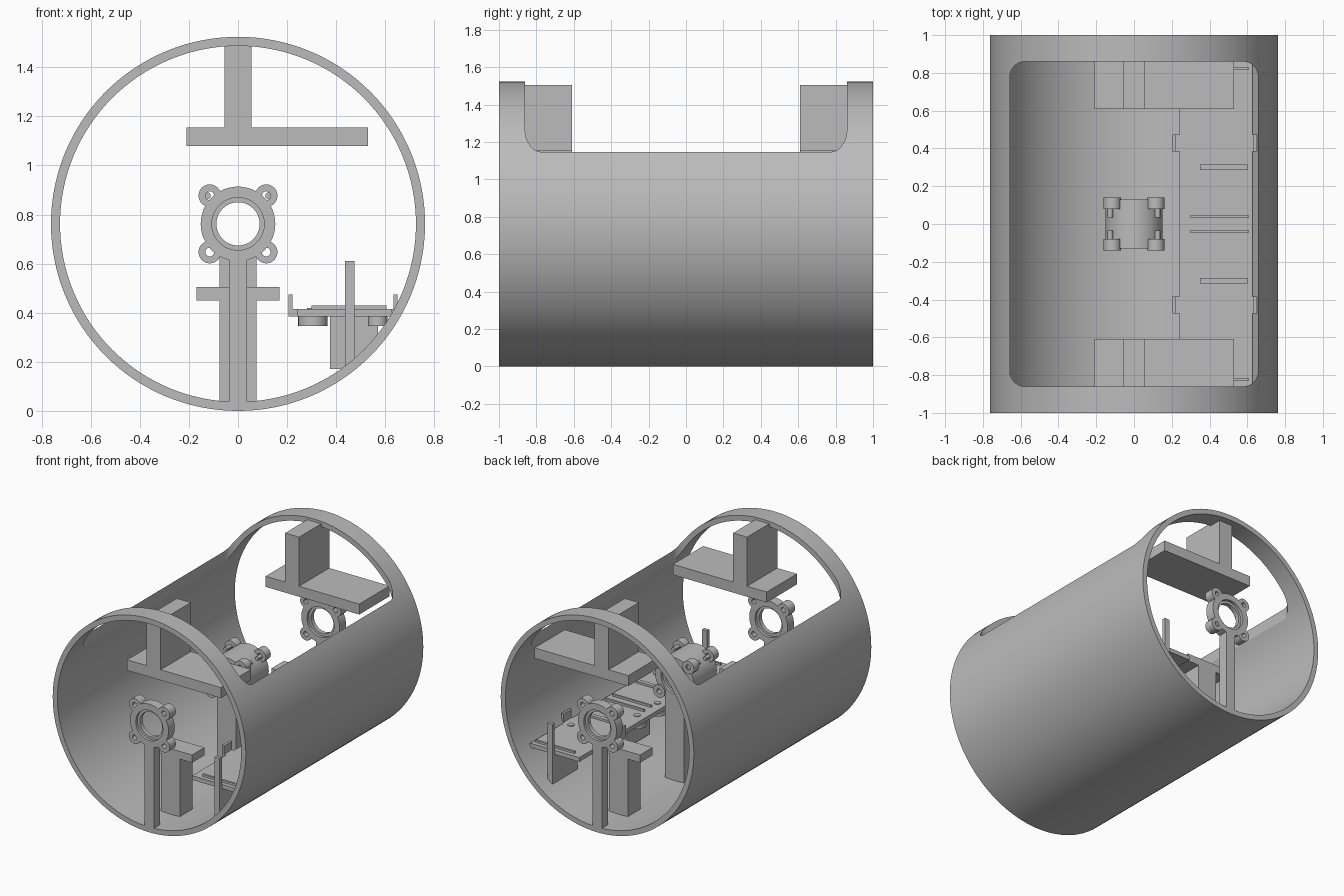
import bpy, bmesh, math
from mathutils import Matrix

cube = bpy.data.objects.get("Cube")
if cube:
    bpy.data.objects.remove(cube)

grey = bpy.data.materials.new("plain grey")
grey.use_nodes = True
grey.diffuse_color = (0.5, 0.5, 0.5, 1)
grey.node_tree.nodes["Principled BSDF"].inputs["Base Color"].default_value = (0.5, 0.5, 0.5, 1)

AXIS = 0.762          # height of the housing centre line
R_OUT, R_IN = 0.762, 0.725


def finish(name, bm, smooth=False):
    bmesh.ops.recalc_face_normals(bm, faces=bm.faces)
    mesh = bpy.data.meshes.new(name)
    bm.to_mesh(mesh)
    bm.free()
    mesh.materials.append(grey)
    ob = bpy.data.objects.new(name, mesh)
    bpy.context.collection.objects.link(ob)
    if smooth:
        shade(ob)
    return ob


def activate(ob):
    bpy.ops.object.select_all(action='DESELECT')
    ob.select_set(True)
    bpy.context.view_layer.objects.active = ob


def shade(ob):
    activate(ob)
    bpy.ops.object.shade_smooth_by_angle(angle=math.radians(30))


def box(name, x, y, z):
    """Box from (min, max) pairs."""
    bm = bmesh.new()
    mid = [(a + b) / 2 for a, b in (x, y, z)]
    size = [abs(b - a) for a, b in (x, y, z)]
    bmesh.ops.create_cube(bm, size=1, matrix=Matrix.Translation(mid) @ Matrix.Diagonal((*size, 1)))
    return finish(name, bm)


def tube(name, x, z, y, outer, inner, n=32):
    """Hollow cylinder running along y."""
    bm = bmesh.new()
    loops = []
    for r, yy in ((outer, y[0]), (outer, y[1]), (inner, y[1]), (inner, y[0])):
        loops.append([bm.verts.new((x + r * math.cos(2 * math.pi * i / n), yy,
                                    z + r * math.sin(2 * math.pi * i / n))) for i in range(n)])
    for k in range(4):
        a, b = loops[k], loops[(k + 1) % 4]
        for i in range(n):
            j = (i + 1) % n
            bm.faces.new((a[i], a[j], b[j], b[i]))
    return finish(name, bm, True)


def rod(name, x, y, z, r, n=24, along_y=False):
    """Solid cylinder, upright or along y; the range is the pair for its axis."""
    bm = bmesh.new()
    lo, hi = y if along_y else z
    m = (lo + hi) / 2
    place = Matrix.Translation((x, m, z) if along_y else (x, y, m))
    if along_y:
        place = place @ Matrix.Rotation(math.pi / 2, 4, 'X')
    bmesh.ops.create_cone(bm, cap_ends=True, segments=n, radius1=r, radius2=r,
                          depth=abs(hi - lo), matrix=place)
    return finish(name, bm, True)


def cut(ob, cutter, operation):
    mod = ob.modifiers.new("cut", 'BOOLEAN')
    mod.operation, mod.solver, mod.object = operation, 'EXACT', cutter
    activate(ob)
    bpy.ops.object.modifier_apply(modifier=mod.name)


def discard(ob):
    bpy.data.objects.remove(ob)


# Housing with a rounded opening in its top
housing = tube("housing", 0, AXIS, (-1, 1), R_OUT, R_IN, 128)
bm = bmesh.new()
corner = 0.08
rim = []
for k, (sx, sy) in enumerate(((1, 1), (-1, 1), (-1, -1), (1, -1))):
    for i in range(9):
        a = math.pi / 2 * (k + i / 8)
        rim.append(bm.verts.new((sx * (0.657 - corner) + corner * math.cos(a),
                                 sy * (0.86 - corner) + corner * math.sin(a), 0.9)))
face = bm.faces.new(rim)
ext = bmesh.ops.extrude_face_region(bm, geom=[face])
bmesh.ops.translate(bm, vec=(0, 0, 1), verts=[v for v in ext["geom"] if isinstance(v, bmesh.types.BMVert)])
opening = finish("opening_cutter", bm)
cut(housing, opening, 'DIFFERENCE')
discard(opening)
shade(housing)


# Ring mounts with four screw lugs
def ring_mount(name, y, lug_spans):
    tube(name + "_ring", 0, AXIS, y, 0.152, 0.107, 48)
    tube(name + "_lip", 0, AXIS, (y[0] + 0.02, y[1] - 0.02), 0.11, 0.088, 48)
    for span in lug_spans:
        for sx in (-1, 1):
            for sz in (-1, 1):
                tube(name + "_lug", sx * 0.115, AXIS + sz * 0.115, span, 0.046, 0.018, 24)


ring_mount("middle_mount", (-0.13, 0.13), ((-0.14, -0.08), (0.08, 0.14)))
box("middle_column", (-0.075, 0.075), (-0.13, 0.13), (0.02, 0.63))
for sx in (-1, 1):
    for sy in (-1, 1):
        rod("lug_screw", sx * 0.125, (sy * 0.035, sy * 0.11), AXIS + 0.115, 0.014, 12, True)

bore = rod("bore_cutter", 0, (-1, 1), AXIS, 0.74, 96, True)
for s, end in ((-1, "front"), (1, "back")):
    span = lambda a, b: tuple(sorted((s * a, s * b)))
    ring_mount(end + "_mount", span(0.93, 1), (span(0.93, 1),))
    box(end + "_post", (-0.037, 0.037), span(0.93, 1), (0.005, 0.63))
    # Hanging bracket under the roof
    box(end + "_hanging_plate", (-0.21, 0.53), span(0.61, 0.95), (1.08, 1.155))
    box(end + "_hanging_web", (-0.055, 0.055), span(0.61, 0.95), (1.15, 1.505))
    # Low shelf on a column
    box(end + "_shelf", (-0.17, 0.17), span(0.62, 0.76), (0.45, 0.505))
    box(end + "_shelf_column", (-0.075, 0.075), span(0.62, 0.76), (0.02, 0.46))
    # Tray end stop and its rib
    box(end + "_tray_stop", (0.435, 0.475), span(0.86, 0.885), (0.17, 0.61))
    rib = box(end + "_tray_rib", (0.435, 0.475), span(0.6, 0.885), (0.17, 0.39))
    cut(rib, bore, 'INTERSECT')
    # Tray side tabs, rails, bosses and pins
    box(end + "_inner_tab", (0.205, 0.245), span(0.385, 0.475), (0.385, 0.415))
    box(end + "_inner_clip", (0.205, 0.222), span(0.385, 0.475), (0.385, 0.475))
    box(end + "_outer_tab", (0.62, 0.65), span(0.385, 0.475), (0.385, 0.415))
    box(end + "_outer_clip", (0.633, 0.65), span(0.385, 0.475), (0.385, 0.475))
    box(end + "_wide_rail", (0.35, 0.6), span(0.285, 0.315), (0.41, 0.43))
    box(end + "_centre_rail", (0.3, 0.605), span(0.033, 0.047), (0.41, 0.43))
    box(end + "_end_rail", (0.3, 0.605), span(0.815, 0.83), (0.41, 0.43))
    for x, y in ((0.305, 0.115), (0.57, 0.48)):
        rod(end + "_pin", x, s * y, (0.41, 0.42), 0.023)
        rod(end + "_boss", x, s * y, (0.345, 0.39), 0.06 if x < 0.4 else 0.04)

# Equipment tray and the block beneath it
box("tray", (0.24, 0.627), (-0.86, 0.86), (0.385, 0.415))
block = box("tray_block", (0.375, 0.57), (-0.13, 0.13), (0.17, 0.39))
cut(block, bore, 'INTERSECT')
discard(bore)
